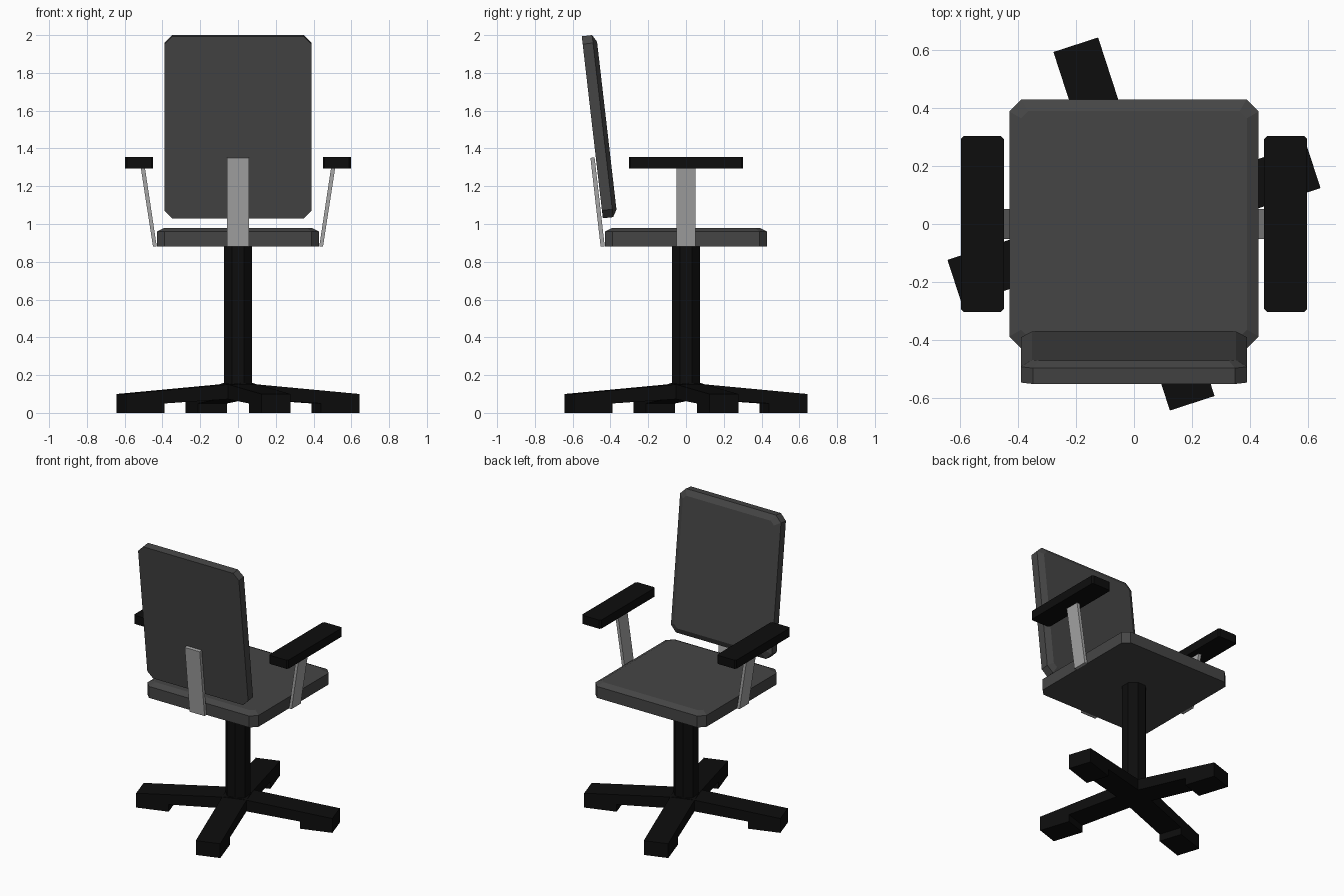
import bpy, bmesh, math
from mathutils import Matrix, Vector

if "Cube" in bpy.data.objects:
    bpy.data.objects.remove(bpy.data.objects["Cube"])


def material(name, v):
    m = bpy.data.materials.new(name)
    m.diffuse_color = (v, v, v, 1)
    m.use_nodes = True
    m.node_tree.nodes["Principled BSDF"].inputs["Base Color"].default_value = m.diffuse_color
    return m


FABRIC = material("dark_grey_fabric", 0.06)
BLACK = material("black_plastic", 0.004)
METAL = material("grey_metal", 0.38)


def loft(name, rings, mat, matrix=Matrix()):
    """Capped solid through matching rings of points."""
    bm = bmesh.new()
    loops = [[bm.verts.new(matrix @ Vector(p)) for p in r] for r in rings]
    n = len(loops[0])
    for a, b in zip(loops, loops[1:]):
        for i in range(n):
            j = (i + 1) % n
            bm.faces.new((a[i], a[j], b[j], b[i]))
    bm.faces.new(loops[0][::-1])
    bm.faces.new(loops[-1])
    bmesh.ops.recalc_face_normals(bm, faces=bm.faces)
    me = bpy.data.meshes.new(name)
    bm.to_mesh(me)
    bm.free()
    me.materials.append(mat)
    ob = bpy.data.objects.new(name, me)
    bpy.context.collection.objects.link(ob)
    return ob


def octagon(w, d, c, z):
    """Rectangle of half sizes w, d with corners cut by c, at height z."""
    return [(w, -d + c, z), (w, d - c, z), (w - c, d, z), (-w + c, d, z),
            (-w, d - c, z), (-w, -d + c, z), (-w + c, -d, z), (w - c, -d, z)]


def cushion(name, w, d, rim, top, inset, matrix):
    rings = [octagon(w, d, 0.042, 0), octagon(w, d, 0.042, rim),
             octagon(w - inset, d - inset, 0.025, top)]
    return loft(name, rings, FABRIC, matrix)


# Seat cushion
cushion("seat", 0.43, 0.43, 0.08, 0.10, 0.04, Matrix.Translation((0, 0, 0.88)))

# Backrest, leaning back, bevelled on the sitting side
tilt = math.radians(6.6)
up = Vector((0, -math.sin(tilt), math.cos(tilt)))
forward = Vector((0, math.cos(tilt), math.sin(tilt)))
centre = Vector((0, -0.496, 1.512))
frame = Matrix(((-1, 0, 0, 0),
                (0, up.y, forward.y, centre.y),
                (0, up.z, forward.z, centre.z),
                (0, 0, 0, 1)))
cushion("backrest", 0.39, 0.485, 0.055, 0.077, 0.038, frame)

# Bracket joining seat and backrest
loft("back_bracket",
     [[(x, -0.452, 0.88), (x, -0.43, 0.88), (x, -0.484, 1.353), (x, -0.506, 1.35)]
      for x in (-0.058, 0.058)], METAL)

# Arm supports and arm pads
for s, side in ((-1, "left"), (1, "right")):
    loft(side + "_arm_support",
         [[(s * 0.43, y, 0.88), (s * 0.45, y, 0.88), (s * 0.515, y, 1.30), (s * 0.493, y, 1.30)]
          for y in (-0.051, 0.051)], METAL)
    loft(side + "_arm_pad",
         [octagon(0.074, 0.303, 0.01, z) for z in (0, 0.06)], BLACK,
         Matrix.Translation((s * 0.523, 0, 1.295)))

# Column
loft("column", [octagon(0.075, 0.075, 0.044, z) for z in (0.08, 0.88)], BLACK)

# Four sloping base legs with feet
profile = [(0, 0.158), (0.65, 0.10), (0.65, 0), (0.435, 0), (0.435, 0.05), (0, 0.078)]
for k in range(4):
    loft(f"base_leg_{k + 1}",
         [[(r, y, z) for r, z in profile] for y in (-0.081, 0.081)], BLACK,
         Matrix.Rotation(math.radians(18 + 90 * k), 4, 'Z'))
